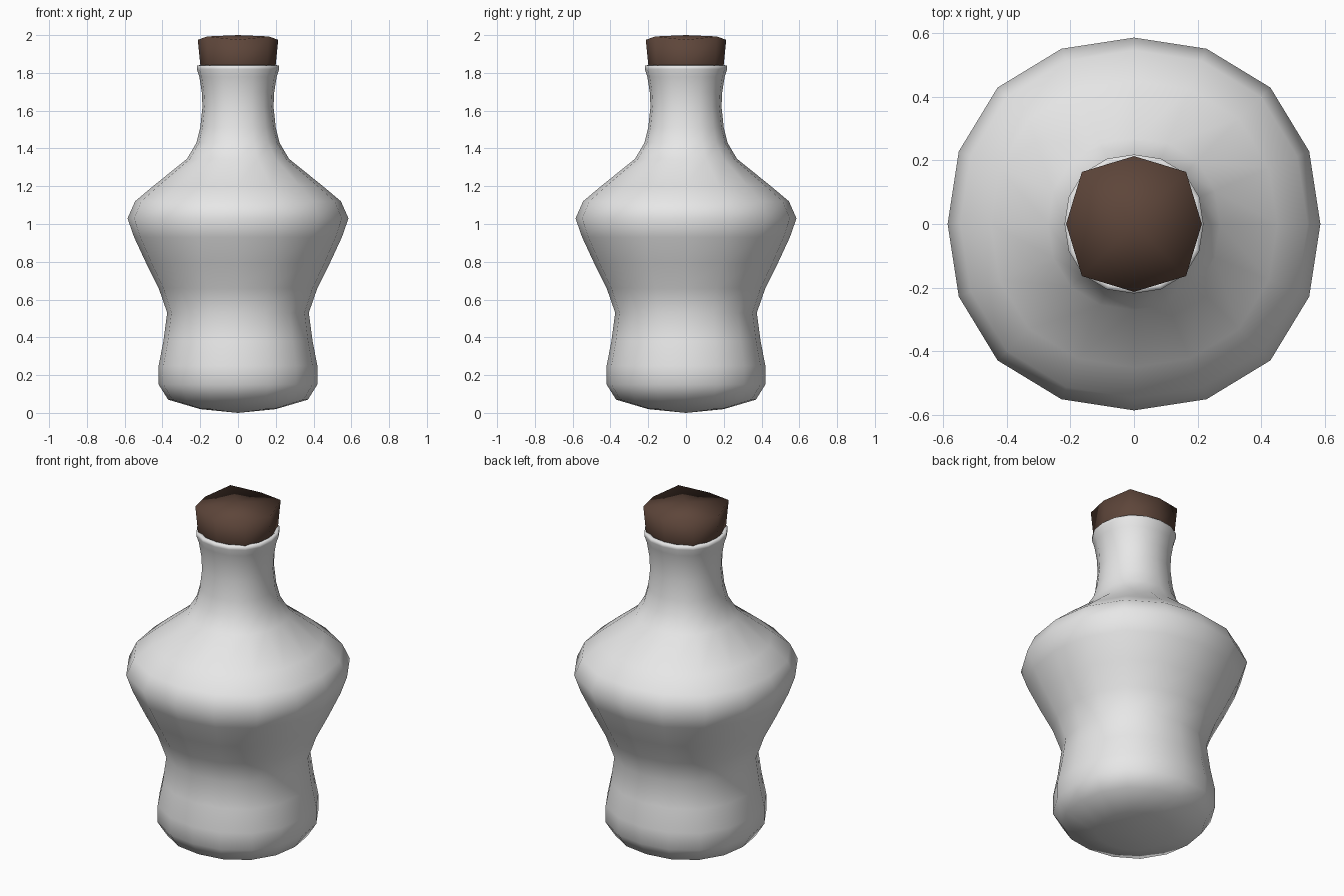
import bpy, bmesh, math

cube = bpy.data.objects.get("Cube")
if cube:
    bpy.data.objects.remove(cube, do_unlink=True)


def material(name, colour):
    mat = bpy.data.materials.new(name)
    mat.use_nodes = True
    mat.diffuse_color = colour
    bsdf = mat.node_tree.nodes["Principled BSDF"]
    bsdf.inputs["Base Color"].default_value = colour
    bsdf.inputs["Roughness"].default_value = 0.6
    return mat


def lathe(name, profile, sides, bulge, mat, rise=0.0):
    """Spin a radius/height profile; bulge widens the diagonals of each ring.
    The first and last points are the poles; rise lifts the top ring's diagonals."""
    bm = bmesh.new()
    bottom = bm.verts.new((0, 0, profile[0][1]))
    top = bm.verts.new((0, 0, profile[-1][1]))
    rings = []
    body = profile[1:-1]
    for i, (r, z) in enumerate(body):
        ring = []
        for k in range(sides):
            a = math.tau * k / sides
            diagonal = math.sin(2 * a) ** 2
            rr = r * (1 + bulge * diagonal)
            lift = rise * diagonal if i == len(body) - 1 else 0
            ring.append(bm.verts.new((rr * math.cos(a), rr * math.sin(a), z + lift)))
        rings.append(ring)
    for k in range(sides):
        n = (k + 1) % sides
        bm.faces.new((bottom, rings[0][n], rings[0][k]))
        bm.faces.new((top, rings[-1][k], rings[-1][n]))
        for low, high in zip(rings, rings[1:]):
            bm.faces.new((low[k], low[n], high[n], high[k]))
    for face in bm.faces:
        face.smooth = True
    mesh = bpy.data.meshes.new(name)
    bm.to_mesh(mesh)
    bm.free()
    mesh.materials.append(mat)
    obj = bpy.data.objects.new(name, mesh)
    bpy.context.collection.objects.link(obj)
    return obj


glass = material("pale grey", (0.8, 0.8, 0.8, 1))
cork = material("dark brown cork", (0.11, 0.06, 0.042, 1))

# Bottle: rounded foot, pinched waist, wide shoulder, narrow neck and lip
lathe("bottle", [
    (0, 0.0), (0.2, 0.02), (0.37, 0.07), (0.42, 0.15), (0.42, 0.25),
    (0.395, 0.38), (0.375, 0.53), (0.42, 0.66), (0.485, 0.79), (0.55, 0.93),
    (0.585, 1.03), (0.545, 1.12), (0.45, 1.2), (0.27, 1.345), (0.22, 1.43),
    (0.2, 1.51), (0.188, 1.62), (0.192, 1.7), (0.205, 1.78), (0.218, 1.82),
    (0.218, 1.838), (0.2, 1.842), (0.175, 1.81), (0, 1.8),
], 16, 0.035, glass)

# Stopper: tapered eight-sided cork with a slightly domed top
lathe("stopper", [
    (0, 1.77), (0.185, 1.77), (0.2, 1.845), (0.213, 1.975), (0, 2.0),
], 8, 0.085, cork, rise=0.018)
